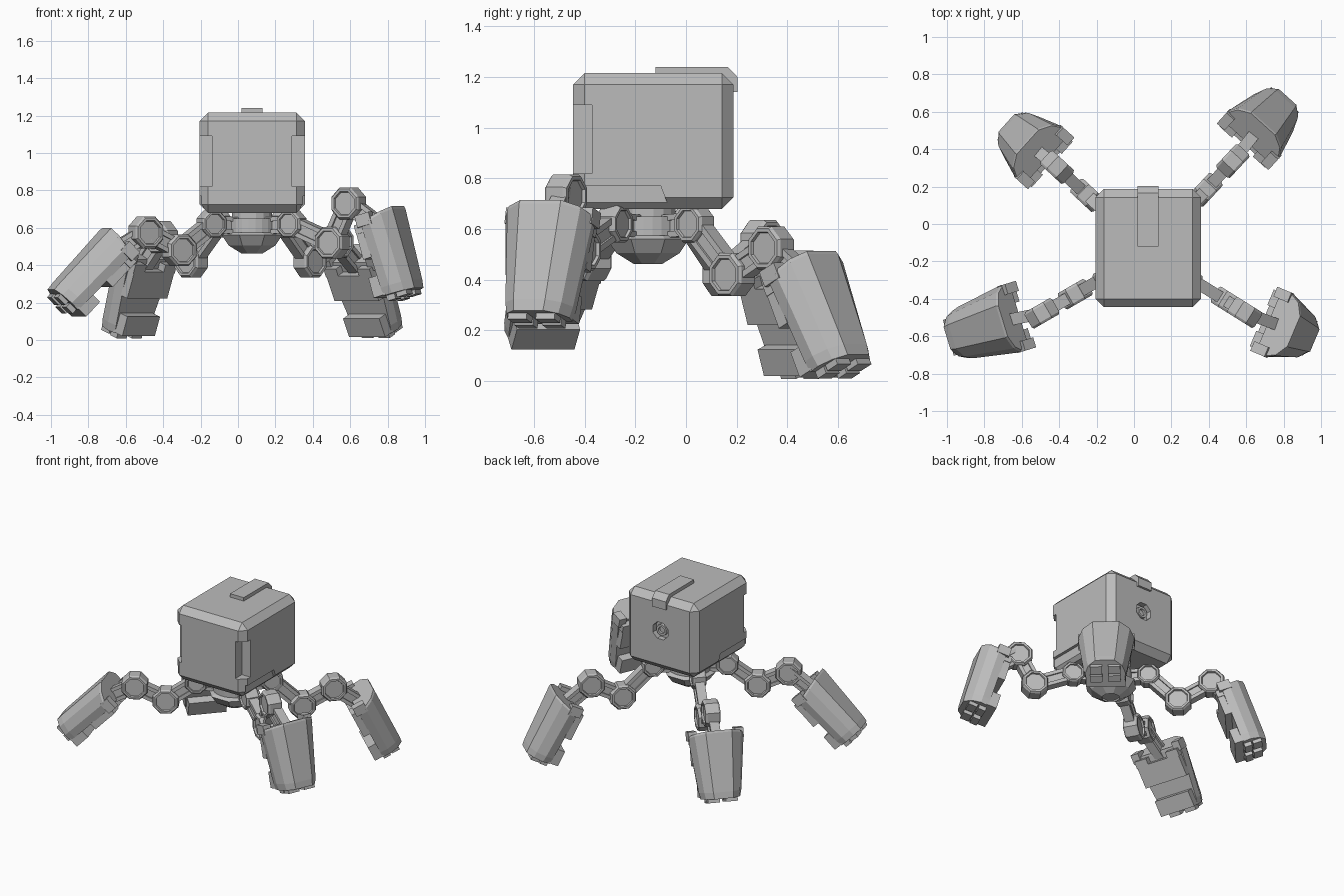
import bpy, bmesh
from math import radians, sin, cos, pi
from mathutils import Matrix, Vector

if "Cube" in bpy.data.objects:
    bpy.data.objects.remove(bpy.data.objects["Cube"])

grey = bpy.data.materials.new("plain grey")
grey.use_nodes = True
GREY = (0.5, 0.5, 0.5, 1)
grey.diffuse_color = GREY
grey.node_tree.nodes["Principled BSDF"].inputs["Base Color"].default_value = GREY

CX, CY = 0.075, -0.15   # centre of the leg hub


def finish(bm, name, matrix=None):
    bmesh.ops.recalc_face_normals(bm, faces=bm.faces)
    me = bpy.data.meshes.new(name)
    bm.to_mesh(me)
    bm.free()
    if matrix:
        me.transform(matrix)
    me.materials.append(grey)
    ob = bpy.data.objects.new(name, me)
    bpy.context.scene.collection.objects.link(ob)
    return ob


def add_box(bm, lo, hi):
    lo, hi = Vector(lo), Vector(hi)
    m = Matrix.Translation((lo + hi) / 2) @ Matrix.Diagonal((*(hi - lo), 1))
    bmesh.ops.create_cube(bm, size=1, matrix=m)


def box(name, lo, hi, chamfer=0):
    bm = bmesh.new()
    add_box(bm, lo, hi)
    if chamfer:
        bmesh.ops.bevel(bm, geom=bm.edges[:], offset=chamfer, segments=1, affect='EDGES')
    return finish(bm, name)


def prism(name, profile, x0, x1):
    """Side profile in y, z pushed across from x0 to x1."""
    bm = bmesh.new()
    face = bm.faces.new([bm.verts.new((x0, y, z)) for y, z in profile])
    out = bmesh.ops.extrude_face_region(bm, geom=[face])["geom"]
    bmesh.ops.translate(bm, verts=[v for v in out if isinstance(v, bmesh.types.BMVert)],
                        vec=(x1 - x0, 0, 0))
    return finish(bm, name)


def lathe(name, rings, sides, matrix):
    """Stack of polygon rings (radius, height), capped at both ends."""
    bm = bmesh.new()
    loops = []
    for r, h in rings:
        loops.append([bm.verts.new((r * cos(2 * pi * (i + .5) / sides),
                                    r * sin(2 * pi * (i + .5) / sides), h))
                      for i in range(sides)])
    skin(bm, loops)
    return finish(bm, name, matrix)


def skin(bm, loops):
    n = len(loops[0])
    for a, b in zip(loops, loops[1:]):
        for i in range(n):
            j = (i + 1) % n
            bm.faces.new((a[i], a[j], b[j], b[i]))
    bm.faces.new(loops[0])
    bm.faces.new(loops[-1])


def frame(origin, x, y, z):
    return Matrix.Translation(origin) @ Matrix((x, y, z)).transposed().to_4x4()


def carve(target, cutter):
    cutter.hide_render = True
    mod = target.modifiers.new("carve", 'BOOLEAN')
    mod.operation = 'DIFFERENCE'
    mod.solver = 'EXACT'
    mod.object = cutter
    bpy.context.view_layer.objects.active = target
    bpy.ops.object.modifier_apply(modifier=mod.name)
    bpy.data.objects.remove(cutter)


# Cube-shaped body with chamfered edges and a sunken round port at the back
body = box("body", (-.206, -.445, .68), (.358, .187, 1.215), .045)
to_back = Matrix.Translation((CX, .187, .97)) @ Matrix.Rotation(-pi / 2, 4, 'X')
carve(body, lathe("port_cutter", [(.065, -.04), (.065, .05)], 8, to_back))
lathe("back_port_plug", [(.04, -.042), (.04, -.012), (.024, -.012), (.024, -.03)], 12, to_back)

# Square notches in the front corners and shallow recesses low on the sides
for side in (1, -1):
    xs = sorted((CX + side * .4, CX + side * .215))
    carve(body, box("notch_cutter", (xs[0], -.5, .82), (xs[1], -.37, 1.09)))
    xs = sorted((CX + side * .4, CX + side * .262))
    carve(body, prism("recess_cutter", [(-.41, .77), (-.41, .6), (-.05, .6), (-.065, .68),
                                        (-.10, .77)], *xs))

# Strap over the top and rear edge
prism("top_strap", [(-.12, 1.2), (-.12, 1.24), (.165, 1.24), (.203, 1.2), (.203, 1.14),
                    (.17, 1.14), (.17, 1.18), (.14, 1.2)], .02, .13)

# Hub below the body
hub_at = Matrix.Translation((CX, CY, 0))
lathe("hub_neck", [(.11, .64), (.11, .70)], 16, hub_at)
lathe("hub_disc", [(.14, .55), (.14, .65)], 24, hub_at)
lathe("hub_bowl", [(.06, .475), (.06, .462), (.135, .505), (.175, .56), (.15, .575)], 8, hub_at)


def joint(name, at, axis, radius, half):
    """Octagonal pivot with a recess in each face."""
    x = Vector((0, 0, 1))
    rings = [(radius * .70, -half * .75), (radius * .74, -half), (radius * .9, -half),
             (radius, -half * .75), (radius, half * .75), (radius * .9, half),
             (radius * .74, half), (radius * .70, half * .75)]
    lathe(name, rings, 8, frame(at, x, axis.cross(x), axis))


def link(name, a, b, axis, height, half):
    """Bar with raised rails along both edges."""
    d = b - a
    length = d.length
    d.normalize()
    bm = bmesh.new()
    add_box(bm, (0, -half * .65, -height / 2), (length, half * .65, height / 2))
    for s in (-1, 1):
        z = s * height * .42
        add_box(bm, (0, -half, z - .012), (length, half, z + .012))
    finish(bm, name, frame(a, d, axis, d.cross(axis)))


def foot(name, mid, azimuth, tilt):
    """Tapered armoured foot: local x is width, y is outward, z runs up its length."""
    out = Vector((cos(azimuth), sin(azimuth), 0))
    up = Vector((0, 0, 1))
    y = out * cos(tilt) + up * sin(tilt)
    z = up * cos(tilt) - out * sin(tilt)
    m = frame(mid, y.cross(z), y, z)
    # Faceted shell whose top rises towards the outer face
    bm = bmesh.new()
    half = [(.17, -.055), (.18, .0), (.15, .065), (.085, .11)]
    outline = half + [(-x, v) for x, v in reversed(half)]
    skin(bm, [[bm.verts.new((x * kx, v * ky, h + rise * max(v, 0))) for x, v in outline]
              for h, kx, ky, rise in ((-.215, .74, .95, 0), (-.17, .80, .98, 0),
                                      (.19, 1.04, 1, .3), (.205, 1.01, .97, .3))])
    finish(bm, name + "_shell", m)
    # Stepped inner pads with a gap between them, and raised top corners
    bm = bmesh.new()
    add_box(bm, (-.16, -.10, .0), (.16, -.05, .15))
    add_box(bm, (-.13, -.11, -.21), (.13, -.04, -.10))
    for s in (-1, 1):
        for inner, outer, y0, y1, z0, z1 in ((.075, .165, -.10, -.04, .14, .19),
                                             (.13, .186, -.075, .01, .17, .235)):
            xs = sorted((s * inner, s * outer))
            add_box(bm, (xs[0], y0, z0), (xs[1], y1, z1))
    finish(bm, name + "_pads", m)
    # Two split toes
    bm = bmesh.new()
    for s in (-1, 1):
        xs = sorted((s * .02, s * .1))
        add_box(bm, (xs[0], -.05, -.245), (xs[1], .0, -.2))
        add_box(bm, (xs[0], .01, -.24), (xs[1], .07, -.2))
    finish(bm, name + "_toes", m)
    return Vector(mid) + z * .13


# Legs: heading, knee (reach, height), elbow (reach, height), foot centre, foot heading and tilt
legs = {
    "front_right": (210, (.45, .48), (.655, .575), (-.785, -.545, .352), 197, 44),
    "front_left": (-32, (.505, .52), (.61, .73), (.82, -.56, .457), -23, 16),
    "back_left": (47, (.455, .42), (.665, .525), (.695, .54, .252), 48, 26),
    "back_right": (137, (.445, .42), (.665, .55), (-.555, .425, .256), 138, 20),
}
for name, (heading, knee, elbow, mid, foot_heading, tilt) in legs.items():
    az = radians(heading)
    out = Vector((cos(az), sin(az), 0))
    axis = Vector((-sin(az), cos(az), 0))
    base = Vector((CX, CY, 0))
    hip_at, knee_at, elbow_at, root = [base + out * r + Vector((0, 0, z))
                                       for r, z in ((.25, .62), knee, elbow, (.10, .61))]
    joint(name + "_hip", hip_at, axis, .078, .045)
    joint(name + "_knee", knee_at, axis, .092, .05)
    joint(name + "_elbow", elbow_at, axis, .092, .05)
    ankle_at = foot(name + "_foot", mid, radians(foot_heading), radians(tilt))
    link(name + "_hip_mount", root, hip_at, axis, .08, .032)
    link(name + "_upper_link", hip_at, knee_at, axis, .085, .032)
    link(name + "_middle_link", knee_at, elbow_at, axis, .085, .032)
    side = (ankle_at - elbow_at).cross(Vector((0, 0, 1))).normalized()
    link(name + "_ankle_link", elbow_at, ankle_at, side, .085, .032)
